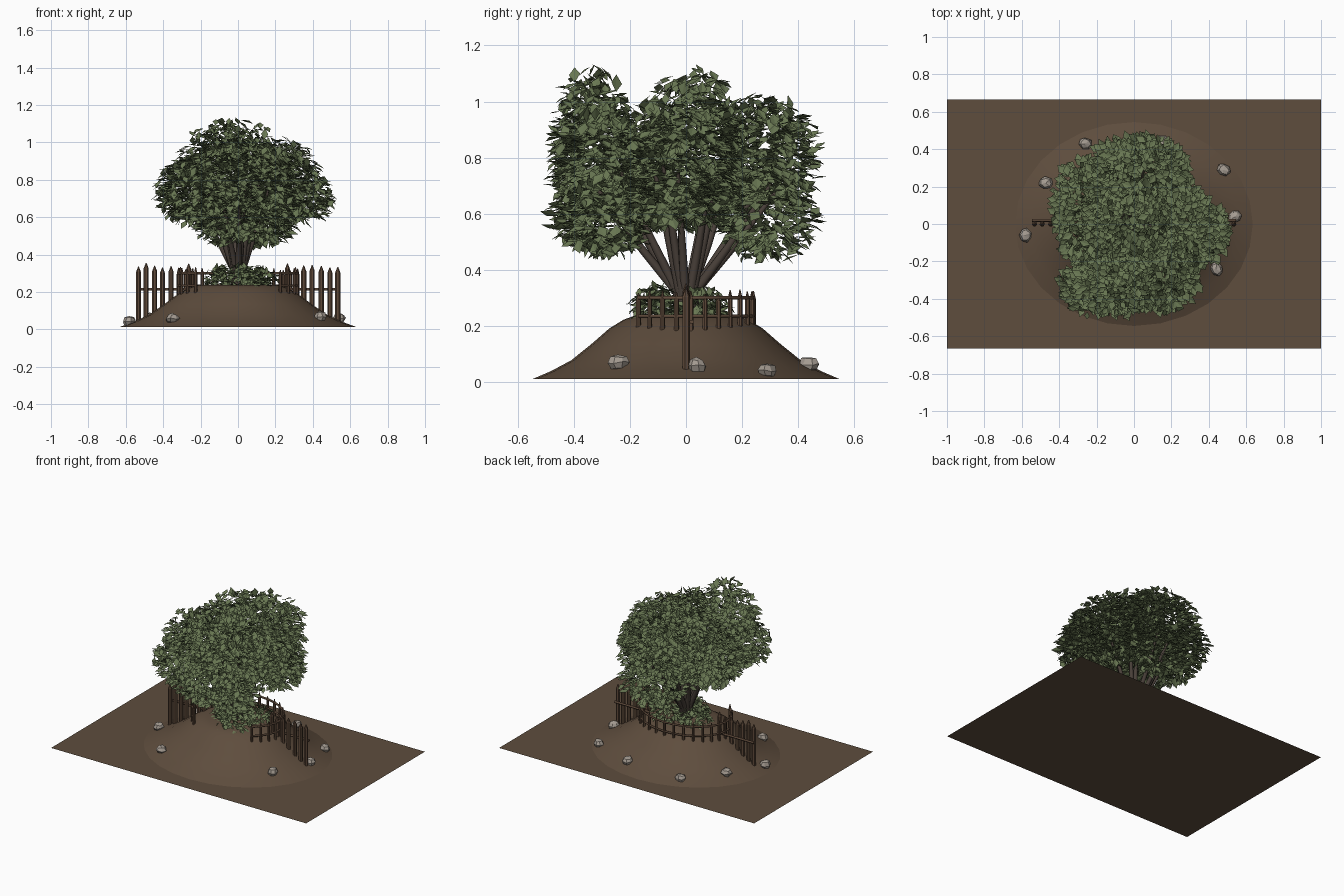
import bpy, bmesh, math, random
from mathutils import Vector, Matrix

random.seed(7)
cube = bpy.data.objects.get("Cube")
if cube:
    bpy.data.objects.remove(cube, do_unlink=True)


def material(name, rgb):
    m = bpy.data.materials.new(name)
    m.use_nodes = True
    m.diffuse_color = (*rgb, 1)
    m.node_tree.nodes["Principled BSDF"].inputs["Base Color"].default_value = (*rgb, 1)
    return m


soil = material("soil brown", (0.112, 0.074, 0.047))
wood = material("fence wood", (0.112, 0.067, 0.042))
bark = material("dark bark", (0.068, 0.052, 0.042))
leaf = material("leaf green", (0.14, 0.185, 0.085))
rock = material("grey stone", (0.38, 0.335, 0.29))


def finish(name, bm, mat):
    mesh = bpy.data.meshes.new(name)
    bm.to_mesh(mesh)
    bm.free()
    ob = bpy.data.objects.new(name, mesh)
    bpy.context.collection.objects.link(ob)
    mesh.materials.append(mat)


def tube(name, paths, mat, radius, sides=1):
    """Round rods along lists of (point, thickness) pairs."""
    cu = bpy.data.curves.new(name, 'CURVE')
    cu.dimensions = '3D'
    cu.bevel_depth = radius
    cu.bevel_resolution = sides
    cu.use_fill_caps = True
    for path in paths:
        sp = cu.splines.new('POLY')
        sp.points.add(len(path) - 1)
        for p, (co, thick) in zip(sp.points, path):
            p.co = (*co, 1)
            p.radius = thick
    ob = bpy.data.objects.new(name, cu)
    bpy.context.collection.objects.link(ob)
    cu.materials.append(mat)


def scatter(k):
    return Vector([random.uniform(-k, k) for _ in range(3)])


# Flat ground sheet
GROUND = 0.012
bm = bmesh.new()
bmesh.ops.create_grid(bm, x_segments=1, y_segments=1, size=1,
                      matrix=Matrix.Translation((0, 0, GROUND)) @ Matrix.Diagonal((1, 0.665, 1, 1)))
finish("ground", bm, soil)

# Mound: elliptical rings closed by a flat cap
RX, RY = 0.635, 0.545
PROFILE = [(1, GROUND), (0.88, 0.04), (0.75, 0.078), (0.62, 0.135),
           (0.5, 0.192), (0.41, 0.222), (0.33, 0.238)]


def mound_z(x, y):
    r = math.hypot(x / RX, y / RY)
    for (r1, z1), (r0, z0) in zip(PROFILE, PROFILE[1:]):
        if r0 <= r <= r1:
            return z0 + (z1 - z0) * (r - r0) / (r1 - r0)
    return GROUND if r > 1 else PROFILE[-1][1]


bm = bmesh.new()
SEG = 28
rings = []
for r, z in PROFILE:
    angles = [2 * math.pi * i / SEG for i in range(SEG)]
    rings.append([bm.verts.new((r * RX * math.cos(a), r * RY * math.sin(a), z)) for a in angles])
for low, high in zip(rings, rings[1:]):
    for i in range(SEG):
        j = (i + 1) % SEG
        bm.faces.new((low[i], low[j], high[j], high[i]))
bm.faces.new(rings[-1])
for f in bm.faces:
    f.smooth = True
finish("mound", bm, soil)


# Fence pickets with pointed tops
def picket(bm, x, y, bottom, top, radius):
    tip = 0.03
    for z0, z1, r1 in ((bottom, top - tip, radius), (top - tip, top, 0.002)):
        place = Matrix.Translation((x, y, (z0 + z1) / 2))
        bmesh.ops.create_cone(bm, cap_ends=True, segments=7, radius1=radius, radius2=r1,
                              depth=z1 - z0, matrix=place)


# Straight fence wings on both sides
for side, name in ((1, "left"), (-1, "right")):
    bm = bmesh.new()
    for i in range(7):
        x = 0.535 - 0.045 * i + random.uniform(-0.004, 0.004)
        picket(bm, side * x, 0, GROUND + 0.002, 0.345 + random.uniform(-0.015, 0.012), 0.014)
    finish(name + "_wing_pickets", bm, wood)
    tube(name + "_wing_rail", [[((side * x, 0.02, 0.215), 1) for x in (0.545, 0.26)]], wood, 0.008)


# Curved fence around the back of the hilltop, open at the front
def arc(t):
    return 0.32 * math.cos(t), 0.24 * math.sin(t)


START, END, COUNT = math.radians(-45), math.radians(225), 23
bm = bmesh.new()
steps = [START + (END - START) * i / (COUNT - 1) for i in range(COUNT)]
for t in steps:
    x, y = arc(t)
    picket(bm, x, y, mound_z(x, y) - 0.015, 0.325 + random.uniform(-0.01, 0.008), 0.009)
finish("back_fence_pickets", bm, wood)
tube("back_fence_rails", [[((*arc(t), z), 1) for t in steps] for z in (0.235, 0.3)], wood, 0.007)

# Stems of the tree: bundled at the base, fanning out from a low fork
stems = []
for i in range(15):
    a = 2 * math.pi * i / 15 + random.uniform(-0.15, 0.15)
    spread = random.uniform(0.45, 1.0)
    c, s = math.cos(a), math.sin(a)
    base = Vector((0.022 * c, 0.022 * s, 0.2))
    fork = Vector((0.026 * c, 0.03 * s, 0.32))
    top = Vector((0.24 * c * spread, 0.36 * s * spread, 0.68 + 0.2 * (1 - spread)))
    mid = fork.lerp(top, 0.45) + Vector((0, 0, -0.01))
    stems.append([(base, 1.2), (fork, 1.1), (mid, 0.85), (top, 0.4)])
tube("tree_stems", stems, bark, 0.016, 2)


# Foliage: gently folded diamond leaves scattered over clumps
def add_leaf(bm, pos, outward, size):
    along = (Vector((outward.x, outward.y, -0.2)) + scatter(0.7)).normalized()
    up = Vector((0, 0, 1)) + 0.45 * outward + scatter(0.35)
    across = along.cross(up).normalized()
    normal = across.cross(along)
    width = size * 0.32
    a, b = (bm.verts.new(pos + k * across * width + normal * width * 0.2) for k in (1, -1))
    r, t = (bm.verts.new(pos + k * along * size / 2) for k in (-1, 1))
    bm.faces.new((r, t, a))
    bm.faces.new((t, r, b))


def foliage(name, clumps, density, size, inner):
    bm = bmesh.new()
    for centre, radii in clumps:
        c, rad = Vector(centre), Vector(radii)
        area = rad.x * rad.y + rad.y * rad.z + rad.x * rad.z
        for _ in range(int(density * area)):
            d = Vector([random.gauss(0, 1) for _ in range(3)]).normalized()
            pos = c + d * rad * random.uniform(inner, 1.04)
            # Leave the hidden heart of every clump empty
            depths = [math.sqrt(sum(((pos[k] - c2[k]) / r2[k]) ** 2 for k in range(3)))
                      for c2, r2 in clumps]
            if min(depths) > inner - 0.02:
                add_leaf(bm, pos, d, size * random.uniform(0.75, 1.2))
    finish(name, bm, leaf)


CROWN = [((-0.09, -0.33, 0.87), (0.23, 0.15, 0.24)),
         ((-0.20, -0.33, 0.71), (0.20, 0.16, 0.17)),
         ((0.0, 0.02, 0.84), (0.28, 0.20, 0.27)),
         ((0.02, 0.28, 0.80), (0.28, 0.20, 0.22)),
         ((0.24, -0.02, 0.78), (0.20, 0.27, 0.24)),
         ((0.38, -0.05, 0.70), (0.13, 0.16, 0.13)),
         ((-0.27, 0.06, 0.74), (0.17, 0.30, 0.17)),
         ((0.14, -0.29, 0.77), (0.22, 0.18, 0.22)),
         ((-0.05, -0.30, 0.59), (0.20, 0.19, 0.14)),
         ((0.05, 0.29, 0.59), (0.23, 0.18, 0.16)),
         ((0.15, -0.27, 0.56), (0.17, 0.16, 0.11)),
         ((0.0, 0.0, 0.66), (0.24, 0.22, 0.12))]
foliage("tree_leaves", CROWN, 5200, 0.06, 0.6)

BUSH = [((0.04, -0.10, 0.26), (0.15, 0.10, 0.085)),
        ((0.10, 0.06, 0.26), (0.12, 0.11, 0.075)),
        ((-0.08, 0.02, 0.26), (0.10, 0.13, 0.08))]
foliage("ground_bush_leaves", BUSH, 6500, 0.048, 0.5)

# Loose faceted stones around the mound
STONES = [(-0.26, 0.43), (0.15, 0.44), (0.48, 0.29), (0.54, 0.04),
          (0.44, -0.24), (-0.35, -0.36), (-0.58, -0.06), (-0.47, 0.22)]
for i, (x, y) in enumerate(STONES):
    bm = bmesh.new()
    place = (Matrix.Translation((x, y, mound_z(x, y) + 0.012))
             @ Matrix.Rotation(i * 1.3, 4, 'Z') @ Matrix.Diagonal((1.1, 0.95, 0.8, 1)))
    bmesh.ops.create_uvsphere(bm, u_segments=7, v_segments=4, radius=0.035, matrix=place)
    for v in bm.verts:
        v.co += scatter(0.004)
        v.co.z = max(v.co.z, 0)
    finish("stone_%d" % (i + 1), bm, rock)
